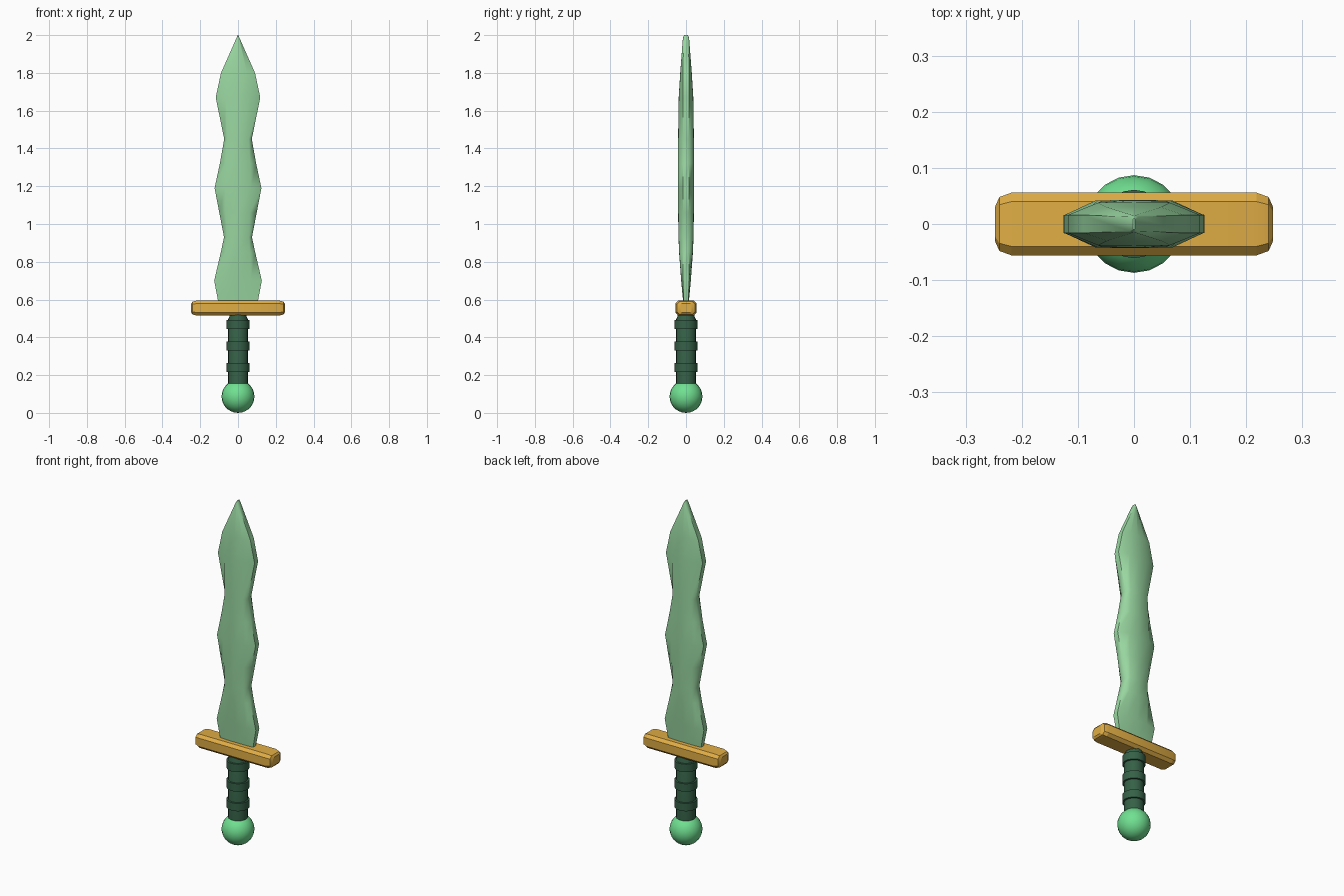
import bpy, bmesh, math

if "Cube" in bpy.data.objects:
    bpy.data.objects.remove(bpy.data.objects["Cube"])


def material(name, rgb):
    m = bpy.data.materials.new(name)
    m.diffuse_color = [((c + 0.055) / 1.055) ** 2.4 for c in rgb] + [1]
    m.use_nodes = True
    m.node_tree.nodes["Principled BSDF"].inputs["Base Color"].default_value = m.diffuse_color
    return m


jade = material("pale jade", (0.60, 0.84, 0.63))
gold = material("gold", (0.88, 0.68, 0.27))
leaf = material("bright green", (0.44, 0.88, 0.57))
dark = material("dark green", (0.21, 0.38, 0.28))


def finish(obj, mat, angle):
    obj.data.materials.append(mat)
    bpy.ops.object.select_all(action='DESELECT')
    obj.select_set(True)
    bpy.context.view_layer.objects.active = obj
    bpy.ops.object.shade_smooth_by_angle(angle=math.radians(angle))


def loft(name, rings, mat, angle):
    """Skin a list of equal-length point rings and cap both ends."""
    bm = bmesh.new()
    loops = [[bm.verts.new(p) for p in ring] for ring in rings]
    n = len(loops[0])
    for a, b in zip(loops, loops[1:]):
        for i in range(n):
            j = (i + 1) % n
            bm.faces.new((a[i], a[j], b[j], b[i]))
    bm.faces.new(loops[0])
    bm.faces.new(loops[-1])
    bmesh.ops.remove_doubles(bm, verts=bm.verts, dist=0.0005)
    bmesh.ops.recalc_face_normals(bm, faces=bm.faces)
    mesh = bpy.data.meshes.new(name)
    bm.to_mesh(mesh)
    bm.free()
    obj = bpy.data.objects.new(name, mesh)
    bpy.context.collection.objects.link(obj)
    finish(obj, mat, angle)


def lathe(name, profile, mat, sides=20):
    rings = [[(r * math.cos(2 * math.pi * i / sides),
               r * math.sin(2 * math.pi * i / sides), z)
              for i in range(sides)] for r, z in profile]
    loft(name, rings, mat, 40)


# Wavy blade: height, half width, half width of the flat, half thickness
stations = [
    (0.57, 0.103, 0.060, 0.014), (0.60, 0.107, 0.062, 0.016),
    (0.70, 0.126, 0.068, 0.025), (0.85, 0.091, 0.062, 0.036),
    (0.93, 0.074, 0.058, 0.039), (1.06, 0.099, 0.064, 0.041),
    (1.19, 0.124, 0.068, 0.042), (1.32, 0.096, 0.064, 0.042),
    (1.45, 0.073, 0.057, 0.041), (1.67, 0.118, 0.064, 0.038),
    (1.80, 0.090, 0.048, 0.030), (1.985, 0.008, 0.004, 0.016),
    (2.00, 0.0015, 0.0008, 0.010)]
blade = []
for z, w, f, t in stations:
    e = min(0.016, t * 0.8)
    blade.append([(w, -e, z), (w, e, z), (f, t, z), (0, t * 1.02, z), (-f, t, z),
                  (-w, e, z), (-w, -e, z), (-f, -t, z), (0, -t * 1.02, z), (f, -t, z)])
loft("blade", blade, jade, 50)

# Bevelled crossguard bar
guard = []
for x, hy, hz in [(-0.248, 0.030, 0.024), (-0.240, 0.048, 0.034), (-0.218, 0.056, 0.040),
                  (0.218, 0.056, 0.040), (0.240, 0.048, 0.034), (0.248, 0.030, 0.024)]:
    c = 0.016 * hy / 0.056
    guard.append([(x, y, 0.555 + z) for y, z in [
        (hy, -hz + c), (hy, hz - c), (hy - c, hz), (-hy + c, hz),
        (-hy, hz - c), (-hy, -hz + c), (-hy + c, -hz), (hy - c, -hz)]])
loft("crossguard", guard, gold, 20)

# Grip with three raised bands
lathe("grip", [(0.052, 0.14), (0.052, 0.495), (0.045, 0.512), (0.045, 0.52)], dark)
for i, z in enumerate((0.240, 0.354, 0.468)):
    lathe(f"grip_band_{i + 1}", [(0.055, z - 0.024), (0.061, z - 0.023),
                                 (0.061, z + 0.023), (0.055, z + 0.024)], dark)

# Round pommel
bpy.ops.mesh.primitive_uv_sphere_add(segments=20, ring_count=14, radius=0.087,
                                     location=(0, 0, 0.087))
pommel = bpy.context.object
pommel.name = "pommel"
finish(pommel, leaf, 60)
